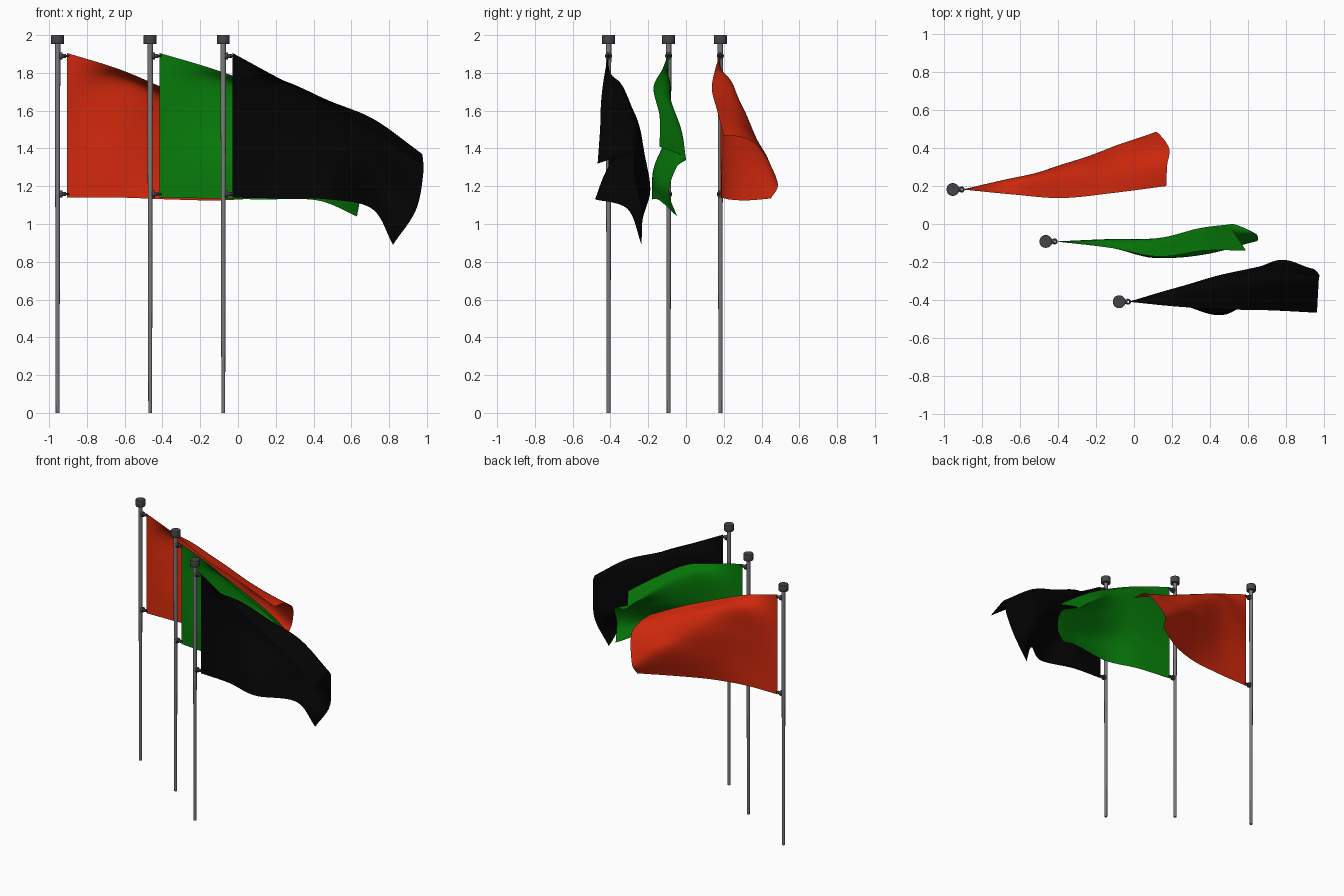
import bpy, bmesh
from mathutils import Vector

if "Cube" in bpy.data.objects:
    bpy.data.objects.remove(bpy.data.objects["Cube"])

Z_TOP, Z_LOW = 1.905, 1.14   # hoist edge heights


def material(name, rgb):
    m = bpy.data.materials.new(name)
    m.diffuse_color = (*rgb, 1)
    m.use_nodes = True
    m.node_tree.nodes["Principled BSDF"].inputs["Base Color"].default_value = m.diffuse_color
    return m


def smooth(ob):
    bpy.ops.object.select_all(action='DESELECT')
    ob.select_set(True)
    bpy.context.view_layer.objects.active = ob
    bpy.ops.object.shade_smooth_by_angle(angle=0.7)


def lathe(name, x, y, profile, n=20, mat=None):
    """Closed turned part from (radius, z) pairs."""
    bm = bmesh.new()
    rings = []
    for r, z in profile:
        c = bmesh.ops.create_circle(bm, segments=n, radius=r)['verts']
        for v in c:
            v.co += Vector((x, y, z))
        rings.append(c)
    for a, b in zip(rings, rings[1:]):
        for i in range(n):
            j = (i + 1) % n
            bm.faces.new((a[i], a[j], b[j], b[i]))
    bm.faces.new(rings[0])
    bm.faces.new(rings[-1])
    bmesh.ops.recalc_face_normals(bm, faces=bm.faces)
    me = bpy.data.meshes.new(name)
    bm.to_mesh(me)
    bm.free()
    ob = bpy.data.objects.new(name, me)
    bpy.context.collection.objects.link(ob)
    ob.data.materials.append(mat)
    smooth(ob)


def spline(pts, t):
    """Catmull-Rom through evenly spaced points, t in 0..1."""
    s = t * (len(pts) - 1)
    i = min(int(s), len(pts) - 2)
    f = s - i
    b, c = pts[i], pts[i + 1]
    a = pts[i - 1] if i else b * 2 - c
    d = pts[i + 2] if i + 2 < len(pts) else c * 2 - b
    return 0.5 * (b * 2 + (c - a) * f + (a * 2 - b * 5 + c * 4 - d) * f * f
                  + (b * 3 - a - c * 3 + d) * f ** 3)


def flag(name, x, y, rows, mat, nu=60, nv=48):
    """Cloth sheet through five draped guide rows, top edge to bottom edge."""
    guides = []
    for k, row in enumerate(rows):
        z = Z_TOP + (Z_LOW - Z_TOP) * k / (len(rows) - 1)
        guides.append([Vector((x + 0.05, y, z))] + [Vector(p) for p in row])
    verts, faces = [], []
    for i in range(nu + 1):
        column = [spline(g, i / nu) for g in guides]
        verts += [spline(column, j / nv) for j in range(nv + 1)]
    for i in range(nu):
        for j in range(nv):
            a = i * (nv + 1) + j
            faces.append((a, a + 1, a + nv + 2, a + nv + 1))
    me = bpy.data.meshes.new(name)
    me.from_pydata(verts, [], faces)
    ob = bpy.data.objects.new(name, me)
    bpy.context.collection.objects.link(ob)
    ob.data.materials.append(mat)
    smooth(ob)


def clip(name, x, y, z, mat):
    # socket on the pole, bar and ring holding the cloth
    for part, cx, r, d in (("_socket", 0.018, 0.019, 0.016), ("_bar", 0.034, 0.011, 0.022)):
        bpy.ops.mesh.primitive_cylinder_add(vertices=12, radius=r, depth=d,
                                            location=(x + cx, y, z), rotation=(0, 1.5708, 0))
        ob = bpy.context.object
        ob.name = name + part
        ob.data.materials.append(mat)
        smooth(ob)
    bpy.ops.mesh.primitive_torus_add(major_radius=0.011, minor_radius=0.005, major_segments=16,
                                     minor_segments=8, location=(x + 0.046, y, z))
    ob = bpy.context.object
    ob.name = name + "_ring"
    ob.data.materials.append(mat)
    smooth(ob)


steel = material("steel", (0.20, 0.20, 0.21))
dark = material("dark_metal", (0.06, 0.06, 0.065))

red_rows = [
    [(-.63, .155, 1.82), (-.38, .137, 1.715), (-.1, .165, 1.60), (.17, .20, 1.47)],
    [(-.63, .24, 1.75), (-.36, .27, 1.66), (-.1, .29, 1.55), (.175, .31, 1.455)],
    [(-.63, .23, 1.56), (-.36, .32, 1.54), (-.1, .38, 1.44), (.185, .40, 1.39)],
    [(-.63, .205, 1.35), (-.36, .29, 1.34), (-.1, .41, 1.33), (.12, .485, 1.22)],
    [(-.63, .19, 1.14), (-.36, .23, 1.13), (-.12, .32, 1.125), (.10, .45, 1.135)],
]
green_rows = [
    [(-.13, -.125, 1.82), (.13, -.172, 1.72), (.37, -.14, 1.57), (.59, -.14, 1.41)],
    [(-.14, -.082, 1.74), (.13, -.078, 1.65), (.34, -.025, 1.50), (.51, -.003, 1.35)],
    [(-.14, -.09, 1.53), (.12, -.10, 1.46), (.38, -.07, 1.39), (.64, -.05, 1.30)],
    [(-.14, -.12, 1.33), (.12, -.17, 1.30), (.38, -.155, 1.24), (.65, -.09, 1.17)],
    [(-.14, -.12, 1.135), (.12, -.18, 1.13), (.42, -.14, 1.125), (.63, -.047, 1.04)],
]
black_rows = [
    [(.22, -.435, 1.77), (.47, -.45, 1.64), (.71, -.455, 1.50), (.965, -.468, 1.32)],
    [(.22, -.345, 1.74), (.48, -.30, 1.64), (.72, -.28, 1.55), (.975, -.29, 1.37)],
    [(.22, -.345, 1.53), (.48, -.27, 1.44), (.73, -.22, 1.37), (.98, -.275, 1.26)],
    [(.22, -.38, 1.33), (.48, -.41, 1.27), (.74, -.20, 1.18), (.94, -.235, 1.07)],
    [(.22, -.42, 1.135), (.48, -.478, 1.13), (.71, -.31, 1.08), (.82, -.235, .89)],
]

for colour, x, y, rgb, rows in (
        ("red", -.955, .182, (.66, .022, .004), red_rows),
        ("green", -.465, -.092, (.002, .2, .003), green_rows),
        ("black", -.078, -.41, (.001, .001, .001), black_rows)):
    # gently tapered pole
    lathe(colour + "_pole", x, y, [(.010, 0), (.0145, 1.96)], mat=steel)
    # flat drum cap
    lathe(colour + "_pole_cap", x, y, [(.033, 1.952), (.034, 1.954), (.034, 1.998),
                                       (.033, 2.0)], mat=dark)
    for label, z in (("upper", 1.89), ("lower", 1.158)):
        clip(f"{colour}_{label}_clip", x, y, z, dark)
    flag(colour + "_flag", x, y, rows, material(colour + "_cloth", rgb))
